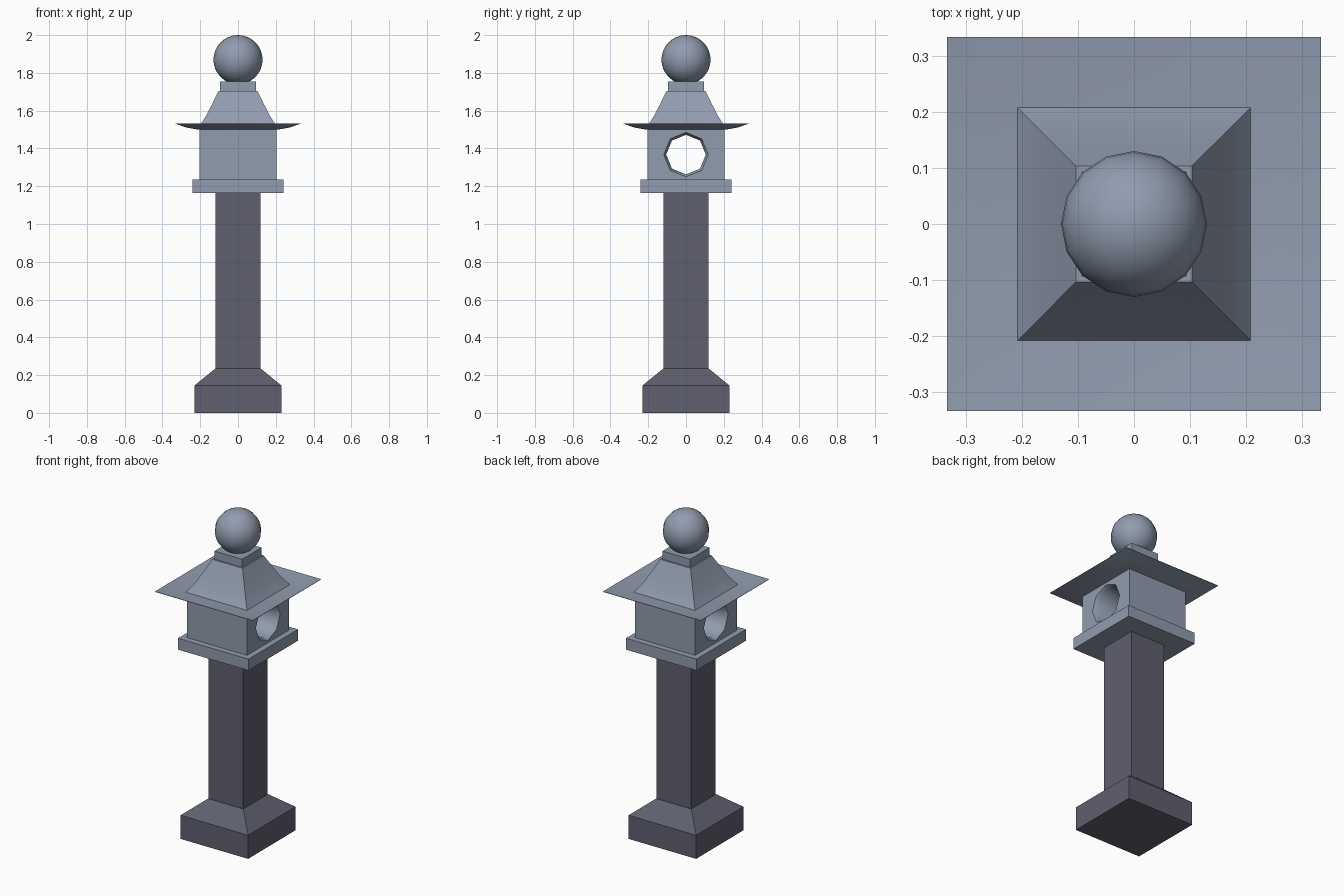
import bpy, bmesh, math

if "Cube" in bpy.data.objects:
    bpy.data.objects.remove(bpy.data.objects["Cube"])


def material(name, rgb):
    m = bpy.data.materials.new(name)
    m.diffuse_color = (*rgb, 1)
    m.use_nodes = True
    m.node_tree.nodes["Principled BSDF"].inputs["Base Color"].default_value = m.diffuse_color
    return m


pale = material("pale_stone", (0.283, 0.332, 0.425))
dark = material("dark_stone", (0.114, 0.117, 0.158))


def finish(bm, name, mat, smooth=None):
    """Turn a bmesh into a named, coloured object."""
    bmesh.ops.recalc_face_normals(bm, faces=bm.faces)
    me = bpy.data.meshes.new(name)
    bm.to_mesh(me)
    bm.free()
    me.materials.append(mat)
    ob = bpy.data.objects.new(name, me)
    bpy.context.collection.objects.link(ob)
    if smooth:
        bpy.ops.object.select_all(action='DESELECT')
        ob.select_set(True)
        bpy.context.view_layer.objects.active = ob
        bpy.ops.object.shade_smooth_by_angle(angle=math.radians(smooth))
    return ob


def loft(name, rings, mat, loop=False, smooth=None):
    """Skin a list of point rings; cap the ends, or join last to first."""
    bm = bmesh.new()
    vr = [[bm.verts.new(p) for p in r] for r in rings]
    pairs = list(zip(vr, vr[1:])) + ([(vr[-1], vr[0])] if loop else [])
    n = len(vr[0])
    for a, b in pairs:
        for i in range(n):
            j = (i + 1) % n
            bm.faces.new((a[i], a[j], b[j], b[i]))
    if not loop:
        bm.faces.new(vr[0])
        bm.faces.new(vr[-1])
    return finish(bm, name, mat, smooth)


def square(h, z):
    return [(-h, -h, z), (h, -h, z), (h, h, z), (-h, h, z)]


def stack(name, profile, mat, smooth=None):
    """Square tower from (half width, height) pairs."""
    return loft(name, [square(h, z) for h, z in profile], mat, smooth=smooth)


# Foot, post and platform
stack("foot", [(0.23, 0), (0.23, 0.145), (0.12, 0.235)], dark)
stack("post", [(0.118, 0.235), (0.118, 1.165)], dark)
stack("platform", [(0.24, 1.165), (0.24, 1.235)], pale)

# Light chamber with an octagonal tunnel along x
ZC, HW, HH = 1.3675, 0.204, 0.1325


def octagon(x, r):
    return [(x, r * math.cos(i * math.pi / 4), ZC + r * math.sin(i * math.pi / 4))
            for i in range(8)]


def outline(x):
    sign = lambda v: 0 if abs(v) < 0.1 else math.copysign(1, v)
    return [(x, HW * sign(math.cos(i * math.pi / 4)), ZC + HH * sign(math.sin(i * math.pi / 4)))
            for i in range(8)]


loft("light_chamber",
     [outline(-HW), octagon(-HW, 0.118), octagon(-0.18, 0.105),
      octagon(0.18, 0.105), octagon(HW, 0.118), outline(HW)],
     pale, loop=True, smooth=50)

# Flared roof with a thin upturned brim
stack("roof",
      [(0.15, 1.499), (0.208, 1.499), (0.27, 1.51), (0.333, 1.531),
       (0.333, 1.533), (0.27, 1.522), (0.208, 1.514), (0.192, 1.536),
       (0.172, 1.568), (0.137, 1.635), (0.103, 1.705)],
      pale, smooth=30)

# Cap block and ball finial
stack("cap_block", [(0.094, 1.70), (0.094, 1.755)], pale)
bm = bmesh.new()
bmesh.ops.create_uvsphere(bm, u_segments=16, v_segments=16, radius=0.13)
bmesh.ops.translate(bm, verts=bm.verts, vec=(0, 0, 1.87))
finish(bm, "ball_finial", pale, smooth=40)
